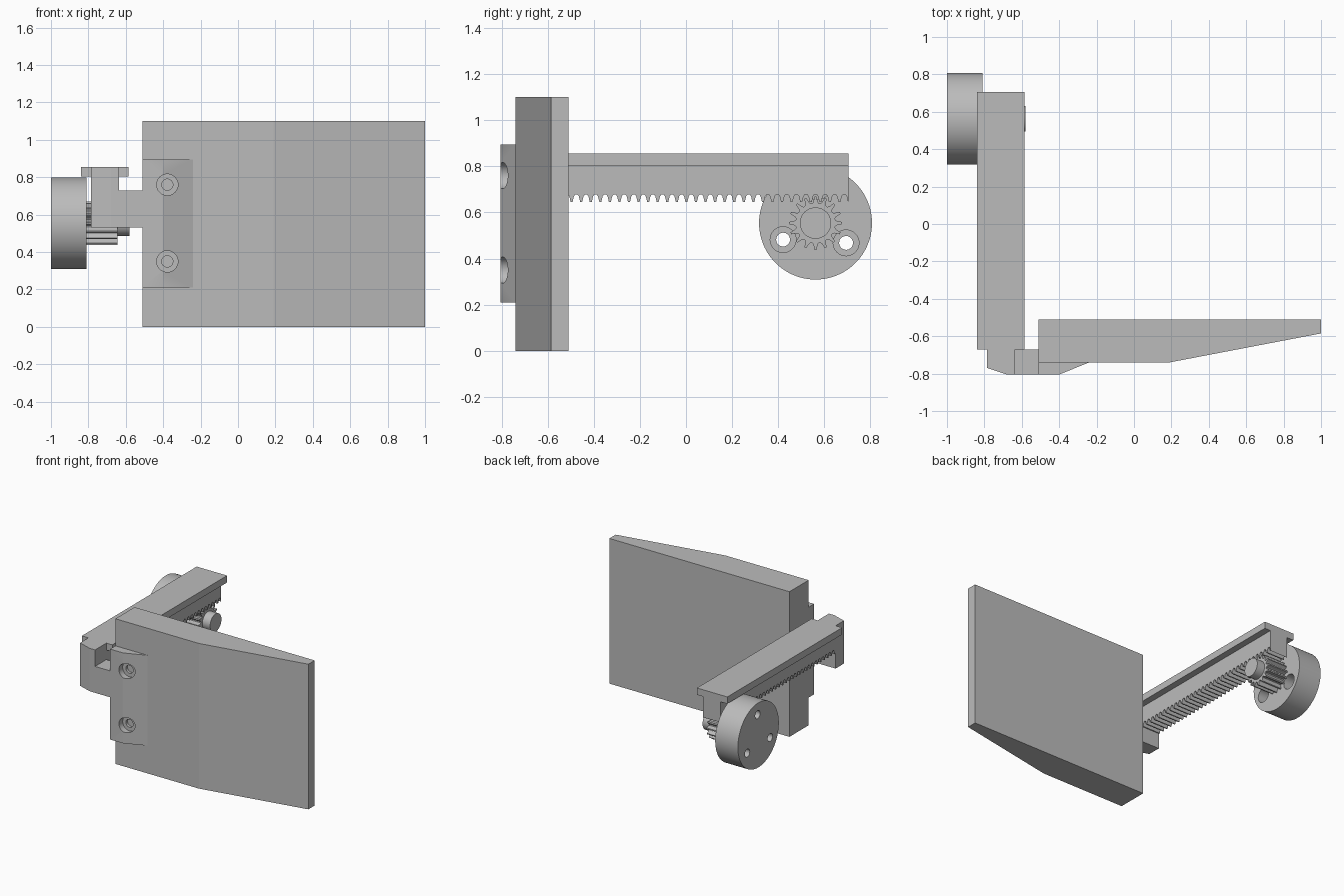
import bpy, bmesh, math

if "Cube" in bpy.data.objects:
    bpy.data.objects.remove(bpy.data.objects["Cube"], do_unlink=True)

grey = bpy.data.materials.new("plain_grey")
grey.use_nodes = True
grey.diffuse_color = (0.5, 0.5, 0.5, 1)
grey.node_tree.nodes["Principled BSDF"].inputs["Base Color"].default_value = (0.5, 0.5, 0.5, 1)


def prism(name, profile, axis, lo, hi):
    """Extrude a closed 2D profile along an axis (the two other axes keep their order)."""
    place = {"x": lambda p, d: (d, p[0], p[1]),
             "y": lambda p, d: (p[0], d, p[1]),
             "z": lambda p, d: (p[0], p[1], d)}[axis]
    bm = bmesh.new()
    a = [bm.verts.new(place(p, lo)) for p in profile]
    b = [bm.verts.new(place(p, hi)) for p in profile]
    bm.faces.new(a)
    bm.faces.new(b)
    n = len(profile)
    for i in range(n):
        j = (i + 1) % n
        bm.faces.new((a[i], a[j], b[j], b[i]))
    bmesh.ops.recalc_face_normals(bm, faces=bm.faces)
    mesh = bpy.data.meshes.new(name)
    bm.to_mesh(mesh)
    bm.free()
    obj = bpy.data.objects.new(name, mesh)
    bpy.context.collection.objects.link(obj)
    mesh.materials.append(grey)
    return obj


def rect(u0, u1, v0, v1):
    return [(u0, v0), (u1, v0), (u1, v1), (u0, v1)]


def circle(u, v, r, n=48):
    return [(u + r * math.cos(math.tau * i / n), v + r * math.sin(math.tau * i / n))
            for i in range(n)]


def activate(obj):
    bpy.ops.object.select_all(action="DESELECT")
    obj.select_set(True)
    bpy.context.view_layer.objects.active = obj


def drill(obj, axis, u, v, r, lo, hi):
    """Cut a round hole out of a part."""
    cutter = prism("hole_cutter", circle(u, v, r, 32), axis, lo, hi)
    cutter.hide_render = True
    mod = obj.modifiers.new("hole", "BOOLEAN")
    mod.operation = "DIFFERENCE"
    mod.solver = "EXACT"
    mod.object = cutter
    activate(obj)
    bpy.ops.object.modifier_apply(modifier=mod.name)
    bpy.data.objects.remove(cutter, do_unlink=True)


def smooth(obj):
    activate(obj)
    bpy.ops.object.shade_smooth_by_angle(angle=math.radians(30))


# Large plate with a tapered front
prism("plate", [(-0.51, -0.51), (1, -0.51), (1, -0.585), (0.19, -0.74), (-0.51, -0.74)],
      "z", 0, 1.1)

# Mounting pad on the plate with two counterbored screw holes
pad = prism("mounting_pad", [(-0.51, -0.74), (-0.51, -0.805), (-0.4, -0.805), (-0.24, -0.74)],
            "z", 0.21, 0.895)
for z in (0.35, 0.76):
    drill(pad, "y", -0.378, z, 0.057, -0.9, -0.76)
    drill(pad, "y", -0.378, z, 0.03, -0.9, -0.7)
smooth(pad)

# Arm and chamfered column joining the pad to the rack
prism("arm", rect(-0.635, -0.51, -0.805, -0.67), "z", 0.53, 0.73)
prism("column", [(-0.785, -0.67), (-0.785, -0.77), (-0.68, -0.805), (-0.635, -0.805),
                 (-0.635, -0.67)], "z", 0.53, 0.855)

# Rack: flange on top of a toothed stem
prism("rack_flange", rect(-0.84, -0.585, -0.67, 0.705), "z", 0.803, 0.855)
AXLE_Y, AXLE_Z = 0.562, 0.554
TEETH, PITCH = 16, 0.0415
TOOTH = [(-0.38, 0), (-0.24, 0.25), (-0.1, 1), (0.1, 1), (0.24, 0.25), (0.38, 0)]
under = []
for k in range(-30, 4):
    for t, h in TOOTH:
        y = AXLE_Y + (k + 0.5 + t) * PITCH
        if -0.67 < y < 0.705:
            under.append((y, 0.678 - 0.033 * h))
prism("rack_stem", [(0.705, 0.803), (-0.67, 0.803), (-0.67, 0.66)] + under + [(0.705, 0.65)],
      "x", -0.785, -0.635)

# Pinion gear and its shaft
gear = []
for k in range(TEETH):
    for t, h in TOOTH:
        a = math.pi / 2 + math.tau * (k + t) / TEETH
        r = 0.087 + 0.029 * h
        gear.append((AXLE_Y + r * math.cos(a), AXLE_Z + r * math.sin(a)))
prism("pinion_gear", gear, "x", -0.81, -0.645)
smooth(prism("shaft", circle(AXLE_Y, AXLE_Z, 0.068), "x", -0.65, -0.58))

# Round motor body with three counterbored through holes
motor = prism("motor_disc", circle(AXLE_Y, AXLE_Z, 0.245, 96), "x", -1, -0.81)
for deg in (87, 207, 327):
    a = math.radians(deg)
    y, z = AXLE_Y + 0.158 * math.cos(a), AXLE_Z + 0.158 * math.sin(a)
    drill(motor, "x", y, z, 0.03, -1.1, -0.7)
    drill(motor, "x", y, z, 0.056, -0.91, -0.7)
smooth(motor)
